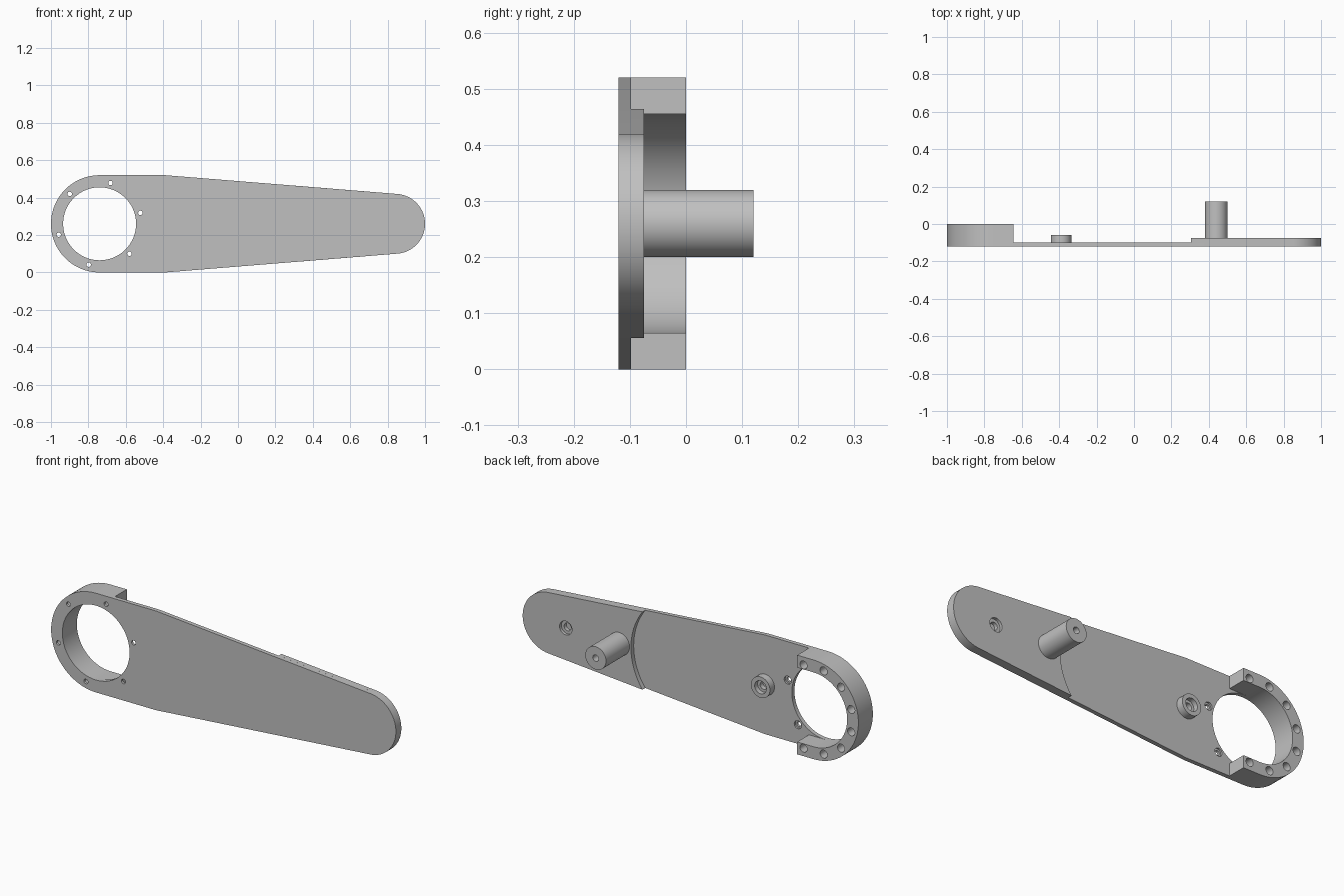
import bpy, bmesh
from math import sin, cos, radians, asin

if "Cube" in bpy.data.objects:
    bpy.data.objects.remove(bpy.data.objects["Cube"])

grey = bpy.data.materials.new("plain grey")
grey.use_nodes = True
grey.diffuse_color = (0.53, 0.53, 0.53, 1)
grey.node_tree.nodes["Principled BSDF"].inputs["Base Color"].default_value = (0.53, 0.53, 0.53, 1)

MID = 0.26                                   # height of the long axis
HUB, HUB_R, BORE_R = -0.74, 0.26, 0.195      # large round end
TIP, TIP_R = 0.84, 0.16                      # small round end
FRONT, WEB, PAD, BACK = -0.12, -0.098, -0.075, 0.0   # depth levels


def arc(x, r, start, end, n):
    """Points in the x-z plane on an arc centred on the long axis."""
    steps = [radians(start + (end - start) * i / n) for i in range(n + 1)]
    return [(x + r * cos(a), MID + r * sin(a)) for a in steps]


def circle(x, z, r, n=32):
    return [(x + px, z + pz - MID) for px, pz in arc(0, r, 0, 360, n)[:-1]]


def prisms(name, items):
    """Extrude outlines along y; each item is (outline, y start, y end)."""
    bm = bmesh.new()
    for pts, y0, y1 in items:
        a = [bm.verts.new((x, y0, z)) for x, z in pts]
        b = [bm.verts.new((x, y1, z)) for x, z in pts]
        bm.faces.new(a)
        bm.faces.new(b[::-1])
        for i in range(len(a)):
            j = (i + 1) % len(a)
            bm.faces.new((a[j], a[i], b[i], b[j]))
    bmesh.ops.recalc_face_normals(bm, faces=bm.faces)
    me = bpy.data.meshes.new(name)
    bm.to_mesh(me)
    bm.free()
    ob = bpy.data.objects.new(name, me)
    bpy.context.collection.objects.link(ob)
    me.materials.append(grey)
    return ob


def activate(ob):
    bpy.ops.object.select_all(action='DESELECT')
    ob.select_set(True)
    bpy.context.view_layer.objects.active = ob


def cut(ob, cutters):
    activate(ob)
    for c in cutters:
        m = ob.modifiers.new("cut", 'BOOLEAN')
        m.operation, m.solver, m.object = 'DIFFERENCE', 'EXACT', c
        bpy.ops.object.modifier_apply(modifier=m.name)


# Full-length front plate
tip_arc = arc(TIP, TIP_R, -85.4, 85.4, 40)
plate = prisms("front_plate", [(
    tip_arc + [(-0.39, MID + HUB_R)] + arc(HUB, HUB_R, 90, 270, 48) + [(-0.39, MID - HUB_R)],
    FRONT, WEB)])

# Thicker pad behind the small end, with a hollow curved edge
half, radius = 0.204, 0.344
sweep = 36.37
centre = 0.305 - radius * cos(radians(sweep))
pad = prisms("tip_pad", [(tip_arc + arc(centre, radius, sweep, -sweep, 24), WEB, PAD)])

# Half-ring collar with straight legs around the bore
leg = -0.645
collar = prisms("bore_collar", [(
    [(leg, MID + HUB_R)] + arc(HUB, HUB_R, 90, 270, 48) + [(leg, MID - HUB_R), (leg, MID - BORE_R)]
    + arc(HUB, BORE_R, 270, 90, 48) + [(leg, MID + BORE_R)], WEB, BACK)])

# Boss and pivot peg
boss = prisms("small_boss", [(circle(-0.39, MID, 0.055), WEB, -0.06)])
peg = prisms("pivot_peg", [(circle(0.44, MID, 0.06, 48), PAD, 0.12)])

# Cutters: wide counterbores, narrow screw holes and the bore
wide, narrow = [], []
for k in range(12):
    angle = 15 + 30 * k
    x, z = arc(HUB, 0.226, angle, angle, 1)[0]
    through = k % 2 == 0
    if through:
        narrow.append((circle(x, z, 0.012, 20), -0.2, 0.1))
    if through or x < leg:
        wide.append((circle(x, z, 0.021, 20), -0.107 if through else -0.06, 0.1))
wide += [(circle(-0.39, MID, 0.034), -0.085, 0.1), (circle(0.75, MID, 0.036), -0.09, 0.1)]
narrow += [(circle(-0.39, MID, 0.02), -0.11, 0.1), (circle(0.75, MID, 0.02), -0.108, 0.1),
           (circle(0.44, MID, 0.017), 0.02, 0.2)]
wide_cut = prisms("wide_cutter", wide)
narrow_cut = prisms("narrow_cutter", narrow)
bore_cut = prisms("bore_cutter", [(circle(HUB, MID, BORE_R, 96), -0.2, 0.1)])
cutters = [wide_cut, narrow_cut, bore_cut]
for c in cutters:
    c.hide_render = True

cut(plate, cutters)
for part in (pad, collar, boss):
    cut(part, [wide_cut, narrow_cut])
cut(peg, [narrow_cut])
for c in cutters:
    bpy.data.objects.remove(c)

for part in (plate, pad, collar, boss, peg):
    activate(part)
    bpy.ops.object.shade_smooth_by_angle(angle=radians(30))
